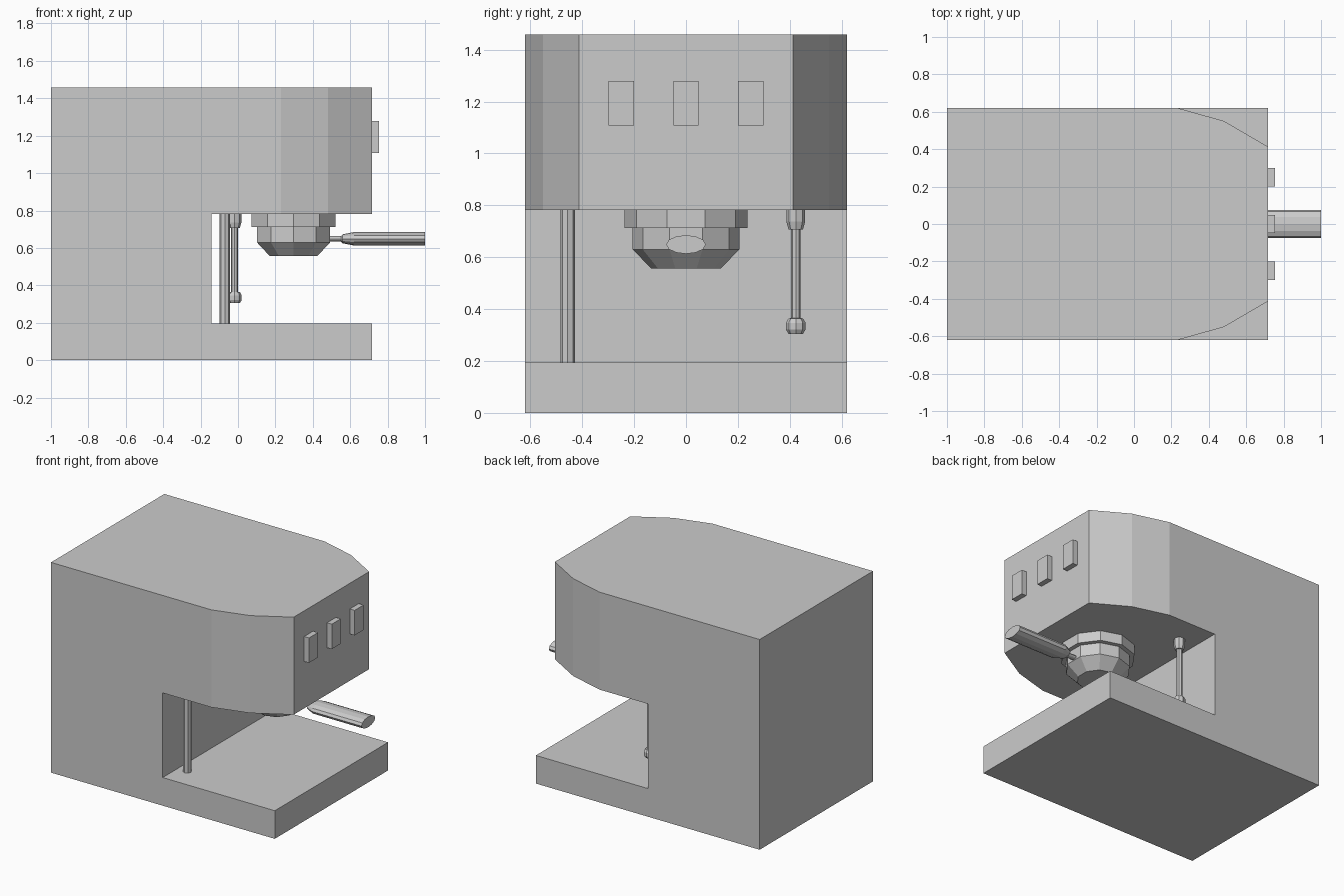
import bpy, bmesh
from math import sin, cos, pi
from mathutils import Vector

if "Cube" in bpy.data.objects:
    bpy.data.objects.remove(bpy.data.objects["Cube"])


def make(name, bm):
    bmesh.ops.recalc_face_normals(bm, faces=bm.faces[:])
    me = bpy.data.meshes.new(name)
    bm.to_mesh(me)
    bm.free()
    ob = bpy.data.objects.new(name, me)
    bpy.context.collection.objects.link(ob)
    return ob


def prism(bm, pts, offset):
    """Closed polygon pushed along an offset vector."""
    face = bm.faces.new([bm.verts.new(p) for p in pts])
    ext = bmesh.ops.extrude_face_region(bm, geom=[face], use_keep_orig=True)
    verts = [e for e in ext["geom"] if isinstance(e, bmesh.types.BMVert)]
    bmesh.ops.translate(bm, verts=verts, vec=Vector(offset))


def loft(name, rings, n):
    """Capped skin over rings of points."""
    bm = bmesh.new()
    loops = [[bm.verts.new(p) for p in r] for r in rings]
    for a, b in zip(loops, loops[1:]):
        for i in range(n):
            j = (i + 1) % n
            bm.faces.new((a[i], a[j], b[j], b[i]))
    bm.faces.new(loops[0])
    bm.faces.new(loops[-1])
    return make(name, bm)


def turned(name, x, y, profile, n):
    """Upright lathe part from (radius, z) pairs, first corner on the y axis."""
    return loft(name, [[(x + r * sin(2 * pi * i / n), y + r * cos(2 * pi * i / n), z)
                        for i in range(n)] for r, z in profile], n)


# C-shaped body
bm = bmesh.new()
side = [(-1, 0), (0.717, 0), (0.717, 0.195), (-0.143, 0.195),
        (-0.143, 0.782), (0.717, 0.782), (0.717, 1.458), (-1, 1.458)]
prism(bm, [(x, -0.621, z) for x, z in side], (0, 1.242, 0))
body = make("body", bm)

# faceted front corners of the head
bm = bmesh.new()
corner = [(0.13, 0.649), (0.23, 0.621), (0.48, 0.551), (0.717, 0.413),
          (0.817, 0.355), (0.817, 0.75), (0.13, 0.75)]
for s in (-1, 1):
    prism(bm, [(x, s * y, 0.5) for x, y in corner], (0, 0, 1.2))
cutter = make("corner_cutter", bm)
cutter.hide_render = True
mod = body.modifiers.new("corners", "BOOLEAN")
mod.operation, mod.solver, mod.object = "DIFFERENCE", "EXACT", cutter
bpy.context.view_layer.objects.active = body
bpy.ops.object.modifier_apply(modifier=mod.name)
bpy.data.objects.remove(cutter)

# front buttons
for k, y in enumerate((-0.25, 0, 0.25)):
    bm = bmesh.new()
    prism(bm, [(0.715, y + a, z) for a, z in
               ((-0.049, 1.107), (0.049, 1.107), (0.049, 1.28), (-0.049, 1.28))],
          (0.039, 0, 0))
    make(f"button_{k + 1}", bm)

# brew head and filter basket
turned("brew_head", 0.297, 0, [(0.237, 0.783), (0.237, 0.712)], 10)
turned("filter_basket", 0.297, 0, [(0.206, 0.713), (0.206, 0.63), (0.133, 0.556)], 10)

# filter handle: (x, half width, half height)
sections = [(0.46, 0.022, 0.014), (0.55, 0.022, 0.014), (0.56, 0.045, 0.024),
            (0.62, 0.076, 0.036), (1.0, 0.076, 0.036)]
loft("filter_handle", [[(x, w * cos(2 * pi * i / 12), 0.649 + h * sin(2 * pi * i / 12))
                        for i in range(12)] for x, w, h in sections], 12)

# support pipe and steam wand
turned("support_pipe", -0.07, -0.456, [(0.028, 0.785), (0.028, 0.193)], 8)
turned("steam_wand", -0.018, 0.423,
       [(0.036, 0.785), (0.036, 0.737), (0.028, 0.707), (0.019, 0.706), (0.019, 0.365),
        (0.028, 0.364), (0.038, 0.347), (0.038, 0.322), (0.028, 0.305)], 8)
